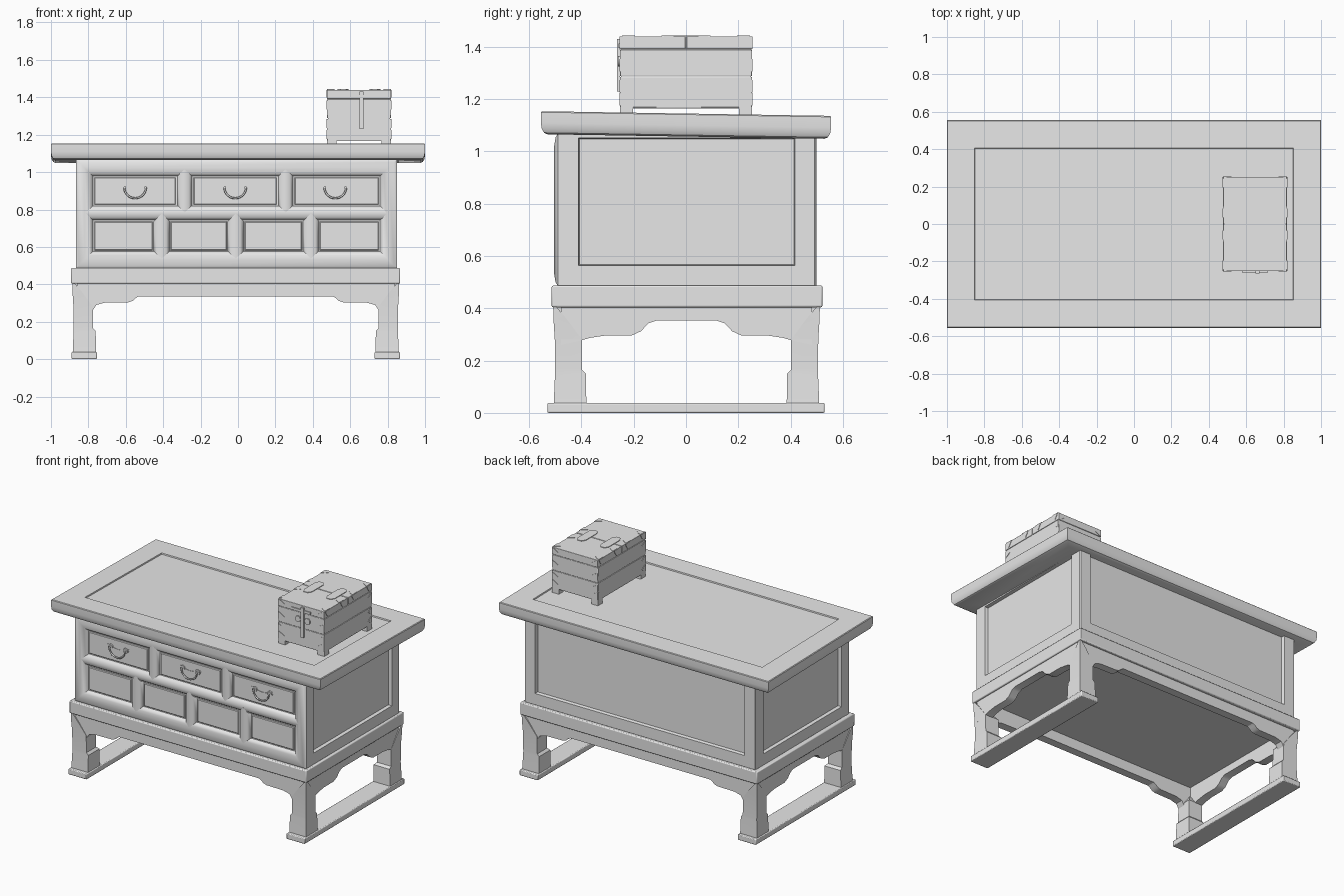
import bpy, bmesh, math

cube = bpy.data.objects.get("Cube")
if cube:
    bpy.data.objects.remove(cube, do_unlink=True)

GREY = (0.8, 0.8, 0.8, 1.0)
mat = bpy.data.materials.new("plain_grey")
mat.use_nodes = True
mat.diffuse_color = GREY
mat.node_tree.nodes["Principled BSDF"].inputs["Base Color"].default_value = GREY


# ---------- helpers ----------
def finish(name, bm, angle=28):
    bmesh.ops.recalc_face_normals(bm, faces=bm.faces)
    me = bpy.data.meshes.new(name)
    bm.to_mesh(me)
    bm.free()
    me.shade_smooth()
    me.set_sharp_from_angle(angle=math.radians(angle))
    me.materials.append(mat)
    ob = bpy.data.objects.new(name, me)
    bpy.context.scene.collection.objects.link(ob)
    return ob


def loft(name, rings, angle=28):
    """Closed solid through rings of equal point count."""
    bm = bmesh.new()
    vs = [[bm.verts.new(p) for p in ring] for ring in rings]
    n = len(vs[0])
    for a, b in zip(vs, vs[1:]):
        for i in range(n):
            bm.faces.new((a[i], a[(i + 1) % n], b[(i + 1) % n], b[i]))
    bm.faces.new(vs[0])
    bm.faces.new(vs[-1])
    return finish(name, bm, angle)


def box(name, x, y, z, bevel=0.0):
    ob = loft(name, [[(x[0], y[0], h), (x[1], y[0], h), (x[1], y[1], h), (x[0], y[1], h)] for h in z])
    if bevel:
        mod = ob.modifiers.new("soft_edge", 'BEVEL')
        mod.width, mod.segments = bevel, 2
    return ob


# Face placements: u, v run along the face, h points outward
def front(d):
    return lambda u, v, h: (u, -d - h, v)


def back(d):
    return lambda u, v, h: (u, d + h, v)


def side(s, d):
    return lambda u, v, h: (d + s * h, u, v)


def top(d):
    return lambda u, v, h: (u, v, d + h)


def plate(name, pts, place, h0, h1):
    return loft(name, [[place(u, v, h) for u, v in pts] for h in (h0, h1)])


def frame(name, u, v, profile, place):
    """Mitred frame: profile of (inset, height) swept round a rectangle."""
    return loft(name, [[place(u[0] + d, v[0] + d, h), place(u[1] - d, v[0] + d, h),
                        place(u[1] - d, v[1] - d, h), place(u[0] + d, v[1] - d, h)]
                       for d, h in profile])


def pointed_bar(name, u, v, place, upright):
    """Rounded bar with arrow ends that mitre into the frame."""
    a, b = (v, u) if upright else (u, v)
    mid, half = (b[0] + b[1]) / 2, (b[1] - b[0]) / 2
    rings = []
    for k in (-1, -0.6, 0, 0.6, 1):
        h = 0.027 * math.sqrt(1 - k * k)
        reach = half * (1 - abs(k))
        ends = (a[0] - reach, a[1] + reach)
        pts = [(e, mid + k * half, z) for e, z in
               ((ends[0], -0.01), (ends[1], -0.01), (ends[1], h), (ends[0], h))]
        rings.append([place(q, p, z) if upright else place(p, q, z) for p, q, z in pts])
    return loft(name, rings, 50)


def disc(name, u, v, r, place, h0, h1):
    pts = [(u + r * math.cos(i * math.pi / 8), v + r * math.sin(i * math.pi / 8)) for i in range(16)]
    return plate(name, pts, place, h0, h1)


def tube(name, pts, r):
    cu = bpy.data.curves.new(name, 'CURVE')
    cu.dimensions, cu.bevel_depth, cu.bevel_resolution = '3D', r, 2
    cu.use_fill_caps = True
    sp = cu.splines.new('POLY')
    sp.points.add(len(pts) - 1)
    for p, co in zip(sp.points, pts):
        p.co = (*co, 1)
    tmp = bpy.data.objects.new(name, cu)
    me = bpy.data.meshes.new_from_object(tmp)
    bpy.data.objects.remove(tmp)
    me.materials.clear()
    me.materials.append(mat)
    me.shade_smooth()
    bpy.context.scene.collection.objects.link(bpy.data.objects.new(name, me))


# ---------- table top: mitred border, sunk panel, slight slope to the back ----------
table_top = frame("table_top", (-1, 1), (-0.555, 0.555),
                  [(0.15, -0.088), (0.025, -0.088), (0.012, -0.082), (0.003, -0.066), (0, -0.045),
                   (0, -0.004), (0.004, 0), (0.148, 0), (0.15, -0.008)], top(1.145))
for vert in table_top.data.vertices:
    vert.co.z -= 0.016 * vert.co.y

# ---------- cabinet body ----------
L, R = -0.866, 0.85
box("body_core", (L + 0.025, R - 0.025), (-0.475, 0.475), (0.48, 1.1))
panel = [(0, -0.03), (0, -0.003), (0.003, 0), (0.078, 0), (0.082, -0.022)]
frame("right_side_frame", (-0.49, 0.495), (0.485, 1.13), panel, side(-1, L))
frame("left_side_frame", (-0.49, 0.495), (0.485, 1.13), panel, side(1, R))
frame("back_frame", (L + 0.002, R - 0.002), (0.485, 1.13), panel, back(0.5))

# ---------- front: frame, rail, dividers, drawers ----------
face = front(0.475)
frame("front_frame", (L, R), (0.485, 1.068),
      [(0, -0.02), (0, 0.015), (0.015, 0.024), (0.045, 0.029), (0.07, 0.023), (0.085, 0.01), (0.09, 0.001)], face)
pointed_bar("middle_rail", (-0.776, 0.76), (0.742, 0.82), face, False)
upper, lower = (-0.285, 0.255), (-0.408, -0.012, 0.39)
for x in upper:
    pointed_bar("upper_divider", (x - 0.04, x + 0.04), (0.825, 0.978), face, True)
for x in lower:
    pointed_bar("lower_divider", (x - 0.044, x + 0.044), (0.58, 0.735), face, True)
for name, cuts, z in (("drawer_front", upper, (0.826, 0.972)), ("lower_panel", lower, (0.582, 0.735))):
    edges = [-0.816, *cuts, 0.8]
    for a, b in zip(edges, edges[1:]):
        frame(name, (a + 0.048, b - 0.048), z, [(0, -0.01), (0, 0.004), (0.004, 0.008)], face)

# ---------- drawer pulls ----------
arc = [math.pi * i / 14 for i in range(15)]
for x in (-0.55, -0.015, 0.52):
    crescent = [(x + 0.08 * math.cos(t), 0.93 - 0.05 * math.sin(t)) for t in arc]
    crescent += [(x - 0.05 * math.cos(t), 0.93 - 0.018 * math.sin(t)) for t in arc]
    plate("pull_backplate", crescent, face, 0.006, 0.011)
    for s in (-1, 1):
        disc("pull_rosette", x + s * 0.055, 0.918, 0.017, face, 0.006, 0.016)
        disc("pull_post", x + s * 0.055, 0.918, 0.007, face, 0.01, 0.027)
    tube("pull_bail", [face(x + 0.058 * math.cos(t), 0.918 - 0.058 * math.sin(t), 0.022) for t in arc], 0.005)

# ---------- stand: band, aprons, legs, runners ----------
CX = -0.012
box("stand_band", (-0.893, 0.867), (-0.514, 0.522), (0.404, 0.487), 0.006)


def apron(name, half, place, c):
    pts = [(c + u, v) for u, v in half] + [(c - u, v) for u, v in reversed(half)]
    plate(name, pts, place, -0.055, 0)


long_half = [(0.52, 0.335), (0.535, 0.326), (0.55, 0.312), (0.575, 0.304), (0.7, 0.302),
             (0.745, 0.29), (0.765, 0.26), (0.85, 0.26), (0.85, 0.41)]
short_half = [(0.115, 0.353), (0.145, 0.343), (0.175, 0.312), (0.21, 0.296), (0.31, 0.296),
              (0.37, 0.287), (0.41, 0.275), (0.48, 0.26), (0.48, 0.41)]
apron("front_apron", long_half, front(0.5), CX)
apron("back_apron", long_half, back(0.503), CX)
apron("left_apron", short_half, side(1, CX + 0.868), 0.002)
apron("right_apron", short_half, side(-1, CX - 0.868), 0.002)

# Leg rings: height, outward offset, width
leg = [(0.03, 0.004, 0.125), (0.15, -0.001, 0.118), (0.165, -0.001, 0.104),
       (0.28, 0.0, 0.104), (0.36, 0.005, 0.05), (0.406, 0.006, 0.012)]
for sx, sname in ((1, "left"), (-1, "right")):
    for sy, yname in ((-1, "front"), (1, "back")):
        rings = []
        for z, o, w in leg:
            x0, y0 = CX + sx * (0.868 + o), 0.002 + sy * (0.504 + o)
            x1, y1 = x0 - sx * w, y0 - sy * w
            rings.append([(x0, y0, z), (x1, y0, z), (x1, y1, z), (x0, y1, z)])
        loft(f"{yname}_{sname}_leg", rings)
    ends = sorted((CX + sx * 0.878, CX + sx * 0.742))
    box(f"{sname}_runner", ends, (-0.53, 0.53), (0, 0.038), 0.005)

# ---------- small chest ----------
X0, X1, D = 0.477, 0.817, 0.252
XM = (X0 + X1) / 2
box("chest_core", (X0 + 0.004, X1 - 0.004), (-D + 0.004, D - 0.004), (1.165, 1.436))
box("chest_lower", (X0, X1), (-D, D), (1.168, 1.285), 0.002)
box("chest_upper", (X0, X1), (-D, D), (1.288, 1.39), 0.002)
box("chest_lid_front", (X0, X1), (-D, -0.002), (1.392, 1.44), 0.002)
box("chest_lid_back", (X0, X1), (0.002, D), (1.392, 1.44), 0.002)
for sx in (-1, 1):
    for sy in (-1, 1):
        cx, cy = XM + sx * 0.17, sy * D
        box("chest_foot", sorted((cx, cx - sx * 0.05)), sorted((cy, cy - sy * 0.05)), (1.135, 1.17))


def tab(name, u, v, du, dv, place):
    """Pointed metal tab based on an edge at (u, v), reaching by (du, dv)."""
    w = 0.024
    if du:
        pts = [(u, v - w), (u + du * 0.5, v - w * 0.6), (u + du, v), (u + du * 0.5, v + w * 0.6), (u, v + w)]
    else:
        pts = [(u - w, v), (u - w * 0.6, v + dv * 0.5), (u, v + dv), (u + w * 0.6, v + dv * 0.5), (u + w, v)]
    plate(name, pts, place, -0.001, 0.003)


# metal tabs on every face edge
lid = top(1.44)
for place in (side(1, X1), side(-1, X0)):
    for y in (-0.22, -0.06, 0.06, 0.22):
        tab("chest_side_tab", y, 1.44, 0, -0.04, place)
    for z in (1.2, 1.26, 1.36):
        for s in (-1, 1):
            tab("chest_side_tab", s * D, z, -s * 0.04, 0, place)
for place in (front(D), back(D)):
    for z in (1.2, 1.25, 1.33, 1.415):
        tab("chest_end_tab", X0, z, 0.045, 0, place)
        tab("chest_end_tab", X1, z, -0.045, 0, place)
for y in (-0.22, -0.07, 0.07, 0.22):
    tab("chest_lid_tab", X0, y, 0.04, 0, lid)
    tab("chest_lid_tab", X1, y, -0.04, 0, lid)

# hinge straps across the lid seam
for x in (XM - 0.085, XM + 0.085):
    for s in (-1, 1):
        strap = [(x - 0.03, 0), (x - 0.03, s * 0.06), (x - 0.015, s * 0.085),
                 (x + 0.015, s * 0.085), (x + 0.03, s * 0.06), (x + 0.03, 0)]
        plate("chest_hinge", strap, lid, -0.001, 0.004)

# latch, lock discs and hanging hasp
near = front(D)
plate("chest_latch_bar", [(XM - 0.07, 1.395), (XM + 0.07, 1.395), (XM + 0.07, 1.412), (XM - 0.07, 1.412)], near, 0, 0.006)
plate("chest_hasp", [(XM + 0.003, 1.23), (XM + 0.023, 1.23), (XM + 0.023, 1.43), (XM + 0.003, 1.43)], near, 0, 0.012)
for s in (-1, 1):
    disc("chest_lock_disc", XM + 0.013 + s * 0.035, 1.345, 0.02, near, 0, 0.008)
